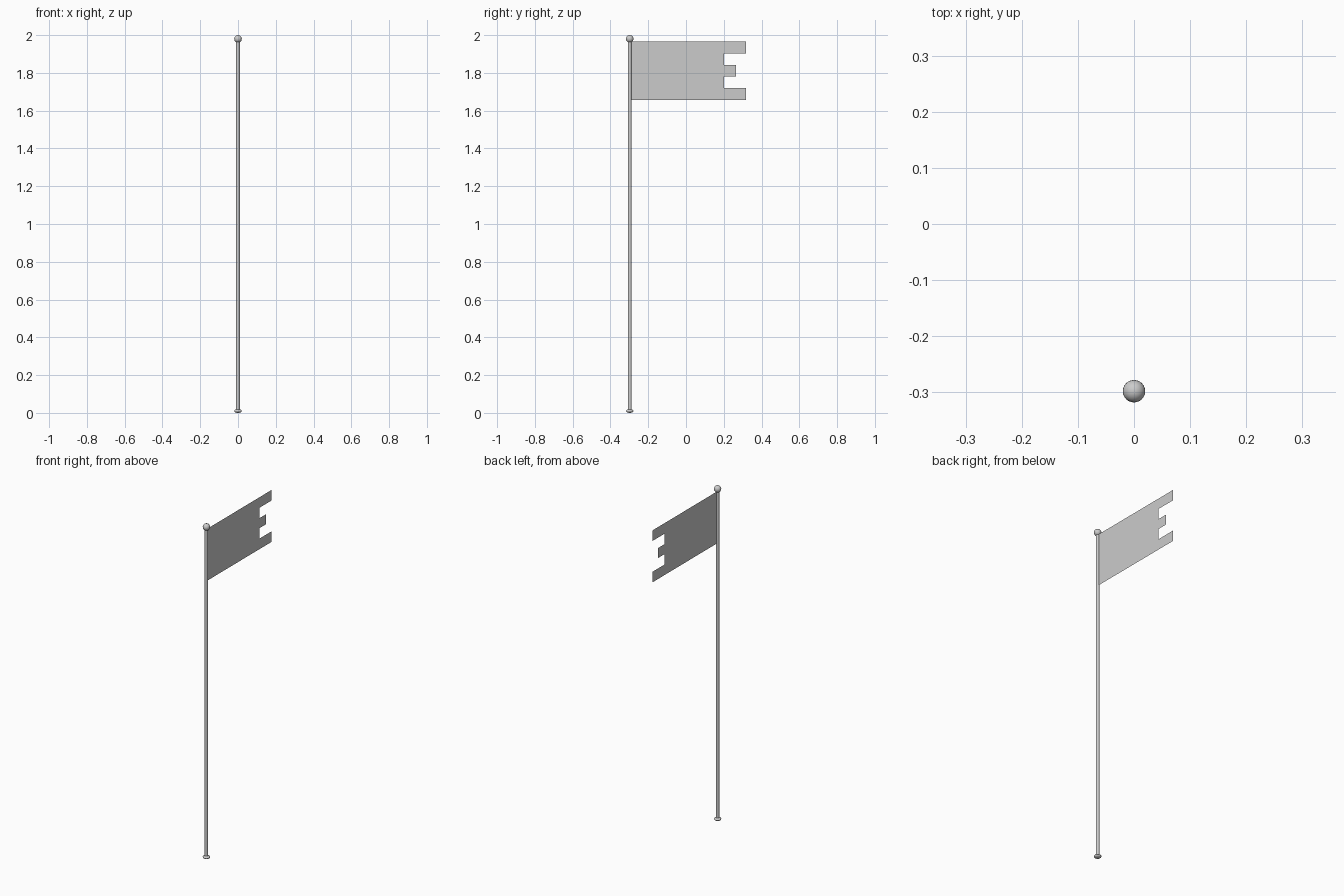
import bpy, bmesh
from math import radians

if "Cube" in bpy.data.objects:
    bpy.data.objects.remove(bpy.data.objects["Cube"])

POLE_Y = -0.298


def smooth(obj, name):
    obj.name = name
    bpy.ops.object.shade_smooth_by_angle(angle=radians(40))
    return obj


def ball(name, z, half_height):
    bpy.ops.mesh.primitive_uv_sphere_add(segments=24, ring_count=12, radius=0.02,
                                         location=(0, POLE_Y, z))
    obj = bpy.context.object
    obj.scale.z = half_height / 0.02
    return smooth(obj, name)


# Pole
bpy.ops.mesh.primitive_cylinder_add(vertices=16, radius=0.01, depth=1.97,
                                    location=(0, POLE_Y, 0.99))
smooth(bpy.context.object, "pole")

# Round finial on top and flattened foot at the bottom
ball("finial", 1.98, 0.02)
ball("foot", 0.01, 0.01)

# Flag cloth: a flat sheet with a stepped fly edge, mirrored about its middle
MID_Z = 1.811
half = [(-0.29, 0.155), (0.318, 0.155), (0.318, 0.092),
        (0.202, 0.092), (0.202, 0.03), (0.264, 0.03)]
outline = half + [(y, -z) for y, z in reversed(half)]
bm = bmesh.new()
bm.faces.new([bm.verts.new((0, y, MID_Z + z)) for y, z in reversed(outline)])
mesh = bpy.data.meshes.new("flag")
bm.to_mesh(mesh)
bm.free()
bpy.context.collection.objects.link(bpy.data.objects.new("flag", mesh))
